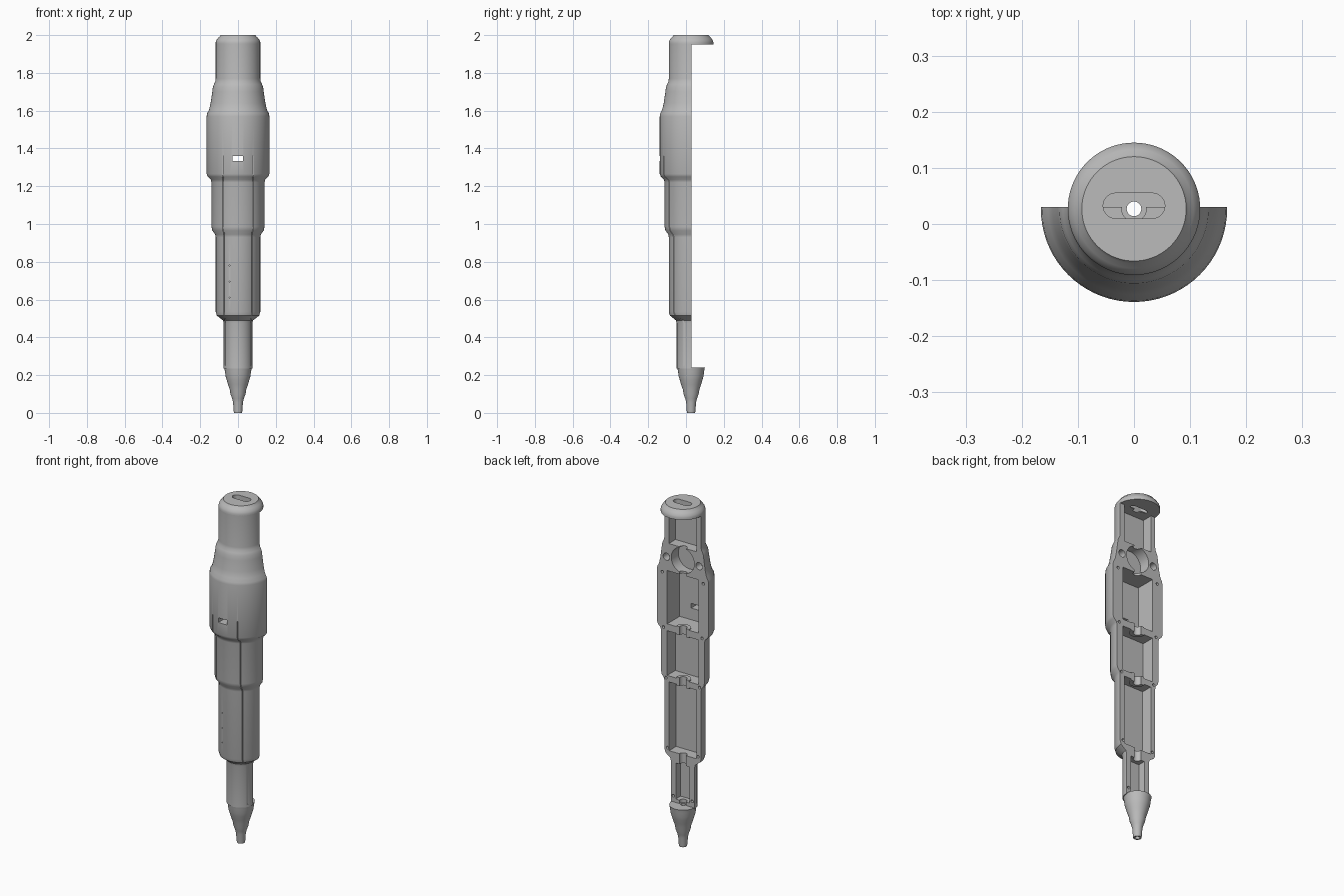
import bpy, bmesh
from math import pi, sin, cos, sqrt, radians
from mathutils import Matrix

if "Cube" in bpy.data.objects:
    bpy.data.objects.remove(bpy.data.objects["Cube"])

AXIS_Y = 0.027   # axis of the round body
CUT_Y = 0.03     # open back plane

grey = bpy.data.materials.new("grey plastic")
grey.use_nodes = True
colour = (0.5, 0.5, 0.5, 1)
grey.diffuse_color = colour
grey.node_tree.nodes["Principled BSDF"].inputs["Base Color"].default_value = colour


def make_object(name, bm):
    bmesh.ops.recalc_face_normals(bm, faces=bm.faces)
    mesh = bpy.data.meshes.new(name)
    bm.to_mesh(mesh)
    bm.free()
    mesh.materials.append(grey)
    obj = bpy.data.objects.new(name, mesh)
    bpy.context.collection.objects.link(obj)
    return obj


def revolve(name, profile, segments=72):
    """Closed solid from (z, radius) pairs around the body axis."""
    bm = bmesh.new()
    rings = []
    for z, r in profile:
        rings.append([bm.verts.new((r * cos(2 * pi * i / segments),
                                    AXIS_Y + r * sin(2 * pi * i / segments), z))
                      for i in range(segments)])
    for low, high in zip(rings, rings[1:]):
        for i in range(segments):
            j = (i + 1) % segments
            bm.faces.new((low[i], low[j], high[j], high[i]))
    bm.faces.new(rings[0])
    bm.faces.new(rings[-1])
    return make_object(name, bm)


def box(x, y, z):
    bm = bmesh.new()
    bmesh.ops.create_cube(bm, size=1)
    for v in bm.verts:
        v.co = [(a + b) / 2 + c * (b - a) for (a, b), c in zip((x, y, z), v.co)]
    return make_object("cutter", bm)


def cylinder(centre, radius, length, axis="Z", segments=32):
    turn = {"X": Matrix.Rotation(pi / 2, 4, "Y"), "Y": Matrix.Rotation(pi / 2, 4, "X"),
            "Z": Matrix()}[axis]
    bm = bmesh.new()
    bmesh.ops.create_cone(bm, cap_ends=True, segments=segments, radius1=radius,
                          radius2=radius, depth=length,
                          matrix=Matrix.Translation(centre) @ turn)
    return make_object("cutter", bm)


def cut(target, cutter, operation="DIFFERENCE"):
    mod = target.modifiers.new("cut", "BOOLEAN")
    mod.operation, mod.solver, mod.object = operation, "EXACT", cutter
    bpy.context.view_layer.objects.active = target
    bpy.ops.object.modifier_apply(modifier=mod.name)
    bpy.data.objects.remove(cutter)


# Half shell: stepped barrel with the back cut away
shell = revolve("body_shell", [
    (.235, .076), (.475, .076), (.49, .08), (.515, .112), (.535, .118),
    (.93, .118), (.945, .121), (.965, .136), (.985, .14), (1.22, .14),
    (1.235, .144), (1.25, .16), (1.265, .166), (1.57, .166), (1.585, .164),
    (1.605, .153), (1.64, .145), (1.70, .136), (1.725, .133), (1.74, .127),
    (1.755, .12), (1.77, .118), (1.955, .118)])
cut(shell, box((-1, 1), (CUT_Y, 1), (-1, 3)))

# Compartments: half width, depth, bottom, top
for w, depth, z0, z1 in ((.045, .045, .26, .47), (.088, .065, .53, .93),
                         (.1, .075, .965, 1.225), (.1, .115, 1.265, 1.575),
                         (.09, .062, 1.735, 1.95)):
    cut(shell, box((-w, w), (CUT_Y - depth, .2), (z0, z1)))

# Round seat and side sockets between the two upper compartments
cut(shell, cylinder((0, CUT_Y, 1.66), .074, .13, "Y", 48))
for side in (-1, 1):
    cut(shell, cylinder((side * .105, CUT_Y, 1.655), .021, .09, "Y"))

# Half-round channel through the partitions
cut(shell, cylinder((0, AXIS_Y, 1.09), .022, 1.75))

# Collars that carry the channel at the partitions
for z in (.948, 1.245):
    collar = cylinder((0, AXIS_Y, z), .042, .05)
    cut(collar, box((-1, 1), (CUT_Y, 1), (0, 2)))
    cut(shell, collar, "UNION")
    cut(shell, cylinder((0, AXIS_Y, z), .022, .07))

# Screw holes along the rim
for x, z in ((.061, .275), (.098, .545), (.108, .95), (.124, 1.24), (.132, 1.56)):
    for side in (-1, 1):
        cut(shell, cylinder((side * x, CUT_Y, z), .008, .05, "Y", 16))

# Front window, side port and pinholes
cut(shell, box((-.03, .026), (-.3, 0), (1.333, 1.36)))
cut(shell, cylinder((-.1, .012, .508), .008, .08, "X", 16))
for z in (.61, .695, .78):
    cut(shell, cylinder((-.044, -.08, z), .003, .06, "Y", 12))

# Long seams on the front, following each step of the barrel
for x, r, z0, z1 in ((.067, .076, .25, .5), (.074, .118, .5, .955),
                     (.079, .14, .955, 1.245), (.08, .166, 1.245, 1.36)):
    floor = AXIS_Y - sqrt(r * r - x * x) + .008
    for side in (-1, 1):
        cut(shell, box((side * x - .002, side * x + .002), (-.3, floor), (z0, z1)))

# Full round cap with a rounded slot
cap = revolve("top_cap", [(1.95, .118), (1.962, .118), (1.972, .115), (1.985, .106),
                          (1.993, .097), (2, .093)])
slot_y, slot_r = .0325, .0225
cut(cap, box((-.0325, .0325), (slot_y - slot_r, slot_y + slot_r), (1.9, 2.1)))
for side in (-1, 1):
    cut(cap, cylinder((side * .0325, slot_y, 2), slot_r, .2))

# Tapered tip with a bore
tip = revolve("tapered_tip", [
    (0, .021), (.01, .023), (.055, .026), (.075, .031), (.1, .04), (.125, .044),
    (.15, .053), (.175, .06), (.195, .066), (.22, .069), (.24, .073)])
cut(tip, cylinder((0, AXIS_Y, .1), .013, .6))

# Smooth curved walls, crisp edges
for part in (shell, cap, tip):
    bpy.ops.object.select_all(action="DESELECT")
    part.select_set(True)
    bpy.context.view_layer.objects.active = part
    bpy.ops.object.shade_smooth_by_angle(angle=radians(35))
